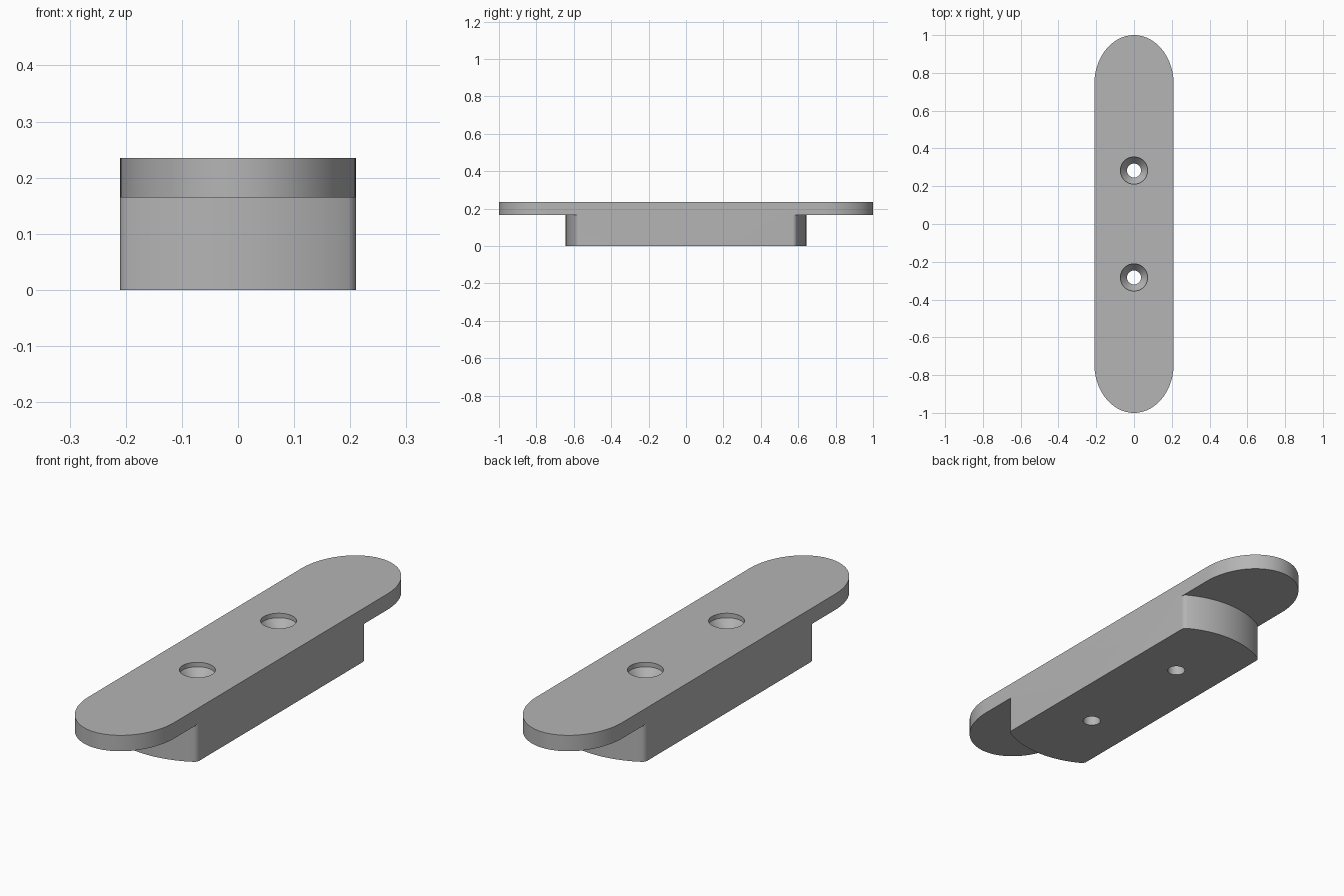
import bpy
import bmesh
from math import atan2, cos, pi, sin, sqrt

HALF_WIDTH = 0.21
TOP = 0.235
LEDGE = 0.165
HOLE_Y = 0.283

if "Cube" in bpy.data.objects:
    bpy.data.objects.remove(bpy.data.objects["Cube"])

grey = bpy.data.materials.new("plain grey")
grey.use_nodes = True
colour = (0.46, 0.46, 0.46, 1)
grey.diffuse_color = colour
grey.node_tree.nodes["Principled BSDF"].inputs["Base Color"].default_value = colour


def arc(cx, cy, rx, ry, start, end, steps):
    angles = [start + (end - start) * i / steps for i in range(steps + 1)]
    return [(cx + rx * cos(a), cy + ry * sin(a)) for a in angles]


def both_ends(points):
    """Close an outline by turning its far end half a turn."""
    return points + [(-x, -y) for x, y in points]


def add_object(name, bm):
    bmesh.ops.recalc_face_normals(bm, faces=bm.faces)
    mesh = bpy.data.meshes.new(name)
    bm.to_mesh(mesh)
    bm.free()
    mesh.materials.append(grey)
    obj = bpy.data.objects.new(name, mesh)
    bpy.context.collection.objects.link(obj)
    return obj


def prism(name, outline, z0, z1):
    bm = bmesh.new()
    face = bm.faces.new([bm.verts.new((x, y, z0)) for x, y in outline])
    new = bmesh.ops.extrude_face_region(bm, geom=[face], use_keep_orig=True)["geom"]
    for v in new:
        if isinstance(v, bmesh.types.BMVert):
            v.co.z = z1
    return add_object(name, bm)


def turned(name, profile, y, sides=48):
    """Closed solid of revolution about a vertical axis."""
    bm = bmesh.new()
    rings = [[bm.verts.new((r * cos(2 * pi * i / sides), y + r * sin(2 * pi * i / sides), z))
              for i in range(sides)] for r, z in profile]
    for low, high in zip(rings, rings[1:]):
        for i in range(sides):
            j = (i + 1) % sides
            bm.faces.new((low[i], low[j], high[j], high[i]))
    bm.faces.new(rings[0])
    bm.faces.new(rings[-1])
    return add_object(name, bm)


def combine(target, other, operation):
    mod = target.modifiers.new(operation.lower(), "BOOLEAN")
    mod.operation = operation
    mod.solver = "EXACT"
    mod.object = other
    bpy.context.view_layer.objects.active = target
    bpy.ops.object.modifier_apply(modifier=mod.name)
    bpy.data.objects.remove(other)


# Top plate with elliptical ends
end_length = 0.26
plate = prism("mounting_plate",
              both_ends(arc(0, 1 - end_length, HALF_WIDTH, end_length, 0, pi, 48)),
              LEDGE, TOP)

# Lower block: shallow bowed ends blended into the straight sides
bow, fillet = 0.4, 0.025
bow_y = 0.643 - bow
corner_x = HALF_WIDTH - fillet
corner_y = bow_y + sqrt((bow - fillet) ** 2 - corner_x ** 2)
blend = atan2(corner_y - bow_y, corner_x)
end = (arc(corner_x, corner_y, fillet, fillet, 0, blend, 6)
       + arc(0, bow_y, bow, bow, blend, pi - blend, 24)[1:-1]
       + arc(-corner_x, corner_y, fillet, fillet, pi - blend, pi, 6))
block = prism("lower_block", both_ends(end), 0, LEDGE)
combine(plate, block, "UNION")

# Countersunk screw holes
for y in (-HOLE_Y, HOLE_Y):
    cutter = turned("screw_hole_cutter",
                    [(0.037, -0.1), (0.037, TOP - 0.065), (0.072, TOP - 0.02), (0.072, TOP + 0.1)], y)
    cutter.hide_render = True
    combine(plate, cutter, "DIFFERENCE")

bpy.ops.object.select_all(action="DESELECT")
plate.select_set(True)
bpy.context.view_layer.objects.active = plate
bpy.ops.object.shade_smooth_by_angle()
